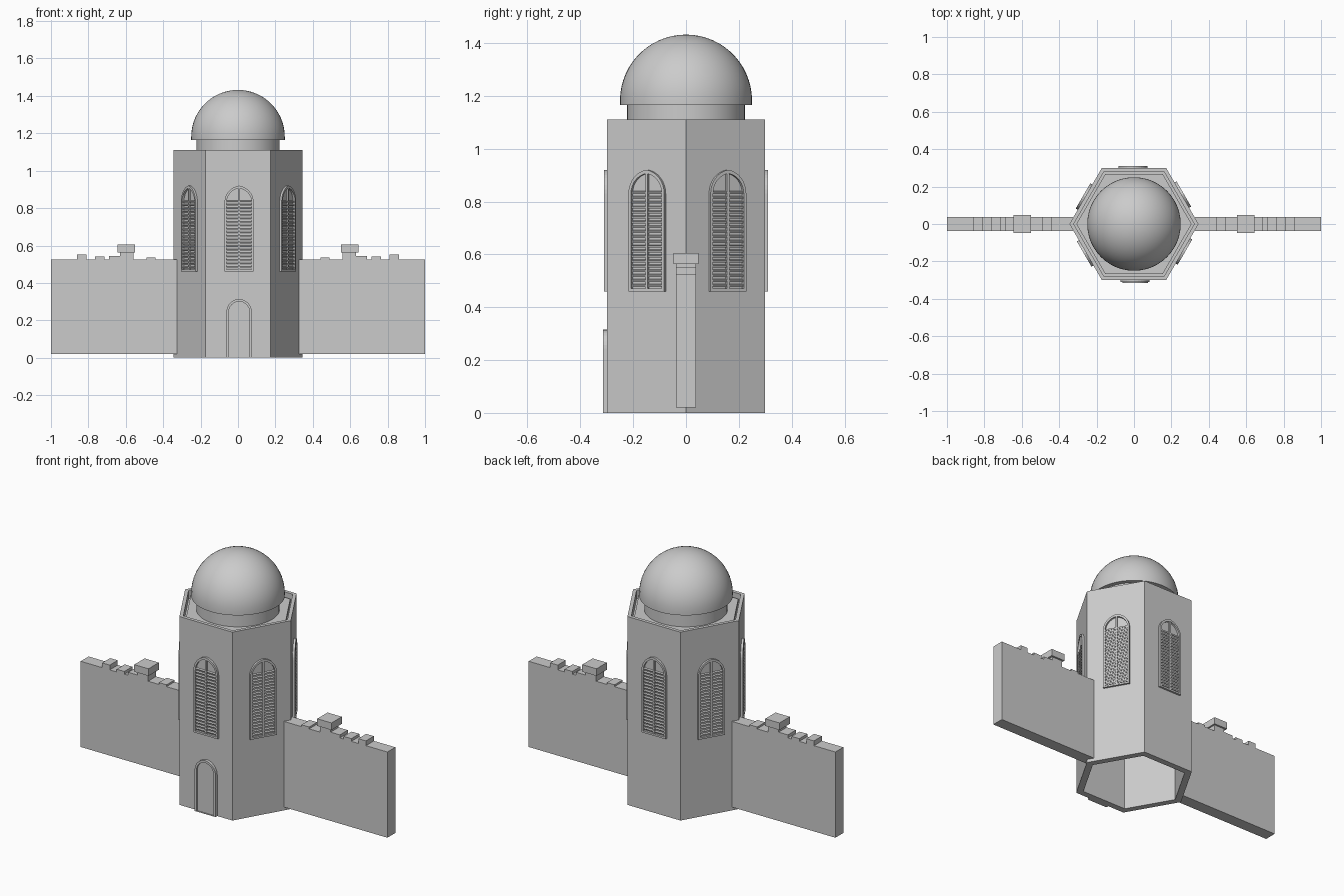
import bpy, bmesh, math
from mathutils import Matrix, Vector

if "Cube" in bpy.data.objects:
    bpy.data.objects.remove(bpy.data.objects["Cube"])

APOTHEM = 0.299


def finish(bm, name, smooth=None):
    bmesh.ops.recalc_face_normals(bm, faces=bm.faces[:])
    me = bpy.data.meshes.new(name)
    bm.to_mesh(me)
    bm.free()
    ob = bpy.data.objects.new(name, me)
    bpy.context.collection.objects.link(ob)
    if smooth:
        bpy.ops.object.select_all(action='DESELECT')
        ob.select_set(True)
        bpy.context.view_layer.objects.active = ob
        bpy.ops.object.shade_smooth_by_angle(angle=math.radians(smooth))
    return ob


def lathe(name, profile, sides, smooth=None):
    """Revolve (radius, z) points, which start and end on the axis."""
    bm = bmesh.new()
    vs = [bm.verts.new((r, 0, z)) for r, z in profile]
    edges = [bm.edges.new(p) for p in zip(vs, vs[1:])]
    bmesh.ops.spin(bm, geom=vs + edges, cent=(0, 0, 0), axis=(0, 0, 1),
                   angle=2 * math.pi, steps=sides, use_duplicate=False)
    bmesh.ops.remove_doubles(bm, verts=bm.verts[:], dist=1e-5)
    return finish(bm, name, smooth)


def box(bm, x0, x1, y0, y1, z0, z1, tilt=0, mat=Matrix()):
    c = Vector(((x0 + x1) / 2, (y0 + y1) / 2, (z0 + z1) / 2))
    m = (mat @ Matrix.Translation(c) @ Matrix.Rotation(tilt, 4, 'X')
         @ Matrix.Diagonal((x1 - x0, y1 - y0, z1 - z0, 1)))
    bmesh.ops.create_cube(bm, size=1, matrix=m)


def arch(w, z0, spring, top, n=8):
    """Slightly pointed arch outline as (x, z) points."""
    h = top - spring
    r = (w * w + h * h) / (2 * w)
    end = math.asin(min(1, h / r))
    half = [(w - r + r * math.cos(end * i / n), spring + r * math.sin(end * i / n))
            for i in range(n)]
    return ([(w, z0)] + half + [(0, top)]
            + [(-x, z) for x, z in reversed(half)] + [(-w, z0)])


def arch_frame(bm, outer, inner, y_front, y_back, mat):
    rings = [[bm.verts.new(mat @ Vector((x, y, z))) for x, z in pts]
             for pts, y in ((outer, y_back), (outer, y_front),
                            (inner, y_front), (inner, y_back))]
    n = len(outer)
    for k in range(4):
        a, b = rings[k], rings[(k + 1) % 4]
        for i in range(n):
            j = (i + 1) % n
            bm.faces.new((a[i], a[j], b[j], b[i]))


def arch_panel(bm, pts, y_front, y_back, mat):
    a = [bm.verts.new(mat @ Vector((x, y_front, z))) for x, z in pts]
    b = [bm.verts.new(mat @ Vector((x, y_back, z))) for x, z in pts]
    bm.faces.new(a)
    bm.faces.new(b[::-1])
    for i in range(len(a)):
        j = (i + 1) % len(a)
        bm.faces.new((a[i], a[j], b[j], b[i]))


def face_matrix(k):
    return (Matrix.Rotation(math.radians(60 * k), 4, 'Z')
            @ Matrix.Translation((0.006, -APOTHEM, 0)))


# Hollow hexagonal tower with parapet, gutter and roof
lathe("tower", [(0, 1.04), (0.302, 1.04), (0.302, 0), (0.345, 0), (0.345, 1.11),
                (0.322, 1.11), (0.322, 1.06), (0.308, 1.06), (0.308, 1.085),
                (0, 1.085)], 6)

# Drum and dome
lathe("drum", [(0, 1.08), (0.223, 1.08), (0.223, 1.18), (0, 1.18)], 48, 30)
dome = [(0, 1.165), (0.25, 1.165)]
dome += [(0.25 * math.cos(math.radians(a)), 1.182 + 0.25 * math.sin(math.radians(a)))
         for a in range(0, 90, 6)] + [(0, 1.432)]
lathe("dome", dome, 48, 30)

# Arched louvred windows, one on each tower side
for k in range(6):
    m = face_matrix(k)
    bm = bmesh.new()
    arch_frame(bm, arch(0.078, 0.46, 0.83, 0.92), arch(0.067, 0.471, 0.83, 0.906),
               -0.012, 0.004, m)
    box(bm, -0.005, 0.005, -0.01, 0.004, 0.465, 0.912, mat=m)
    finish(bm, f"window_frame_{k + 1}")
    bm = bmesh.new()
    for i in range(20):
        z = 0.483 + i * 0.0185
        for x0, x1 in ((-0.068, -0.004), (0.004, 0.068)):
            box(bm, x0, x1, -0.008, 0.004, z - 0.004, z + 0.004, math.radians(20), m)
    finish(bm, f"window_louvres_{k + 1}")

# Arched front door
bm = bmesh.new()
arch_frame(bm, arch(0.068, 0, 0.243, 0.315), arch(0.056, 0.001, 0.243, 0.301),
           -0.016, 0.004, face_matrix(0))
finish(bm, "door_frame")
bm = bmesh.new()
arch_panel(bm, arch(0.058, 0.001, 0.243, 0.303), -0.006, 0.004, face_matrix(0))
finish(bm, "door_panel")

# Side walls with uneven battlements and a capped chimney block
merlons = [(0.81, 0.86, 0.553), (0.715, 0.765, 0.541), (0.63, 0.69, 0.543),
           (0.56, 0.63, 0.57), (0.44, 0.49, 0.536)]
for side, s in (("left", -1), ("right", 1)):
    flip = Matrix.Diagonal((s, 1, 1, 1))
    bm = bmesh.new()
    box(bm, 0.325, 1.0, -0.037, 0.037, 0.02, 0.525, mat=flip)
    finish(bm, f"{side}_wall")
    bm = bmesh.new()
    for x0, x1, top in merlons:
        box(bm, x0, x1, -0.037, 0.037, 0.52, top, mat=flip)
    finish(bm, f"{side}_battlements")
    bm = bmesh.new()
    box(bm, 0.55, 0.643, -0.048, 0.048, 0.563, 0.605, mat=flip)
    finish(bm, f"{side}_cap")
